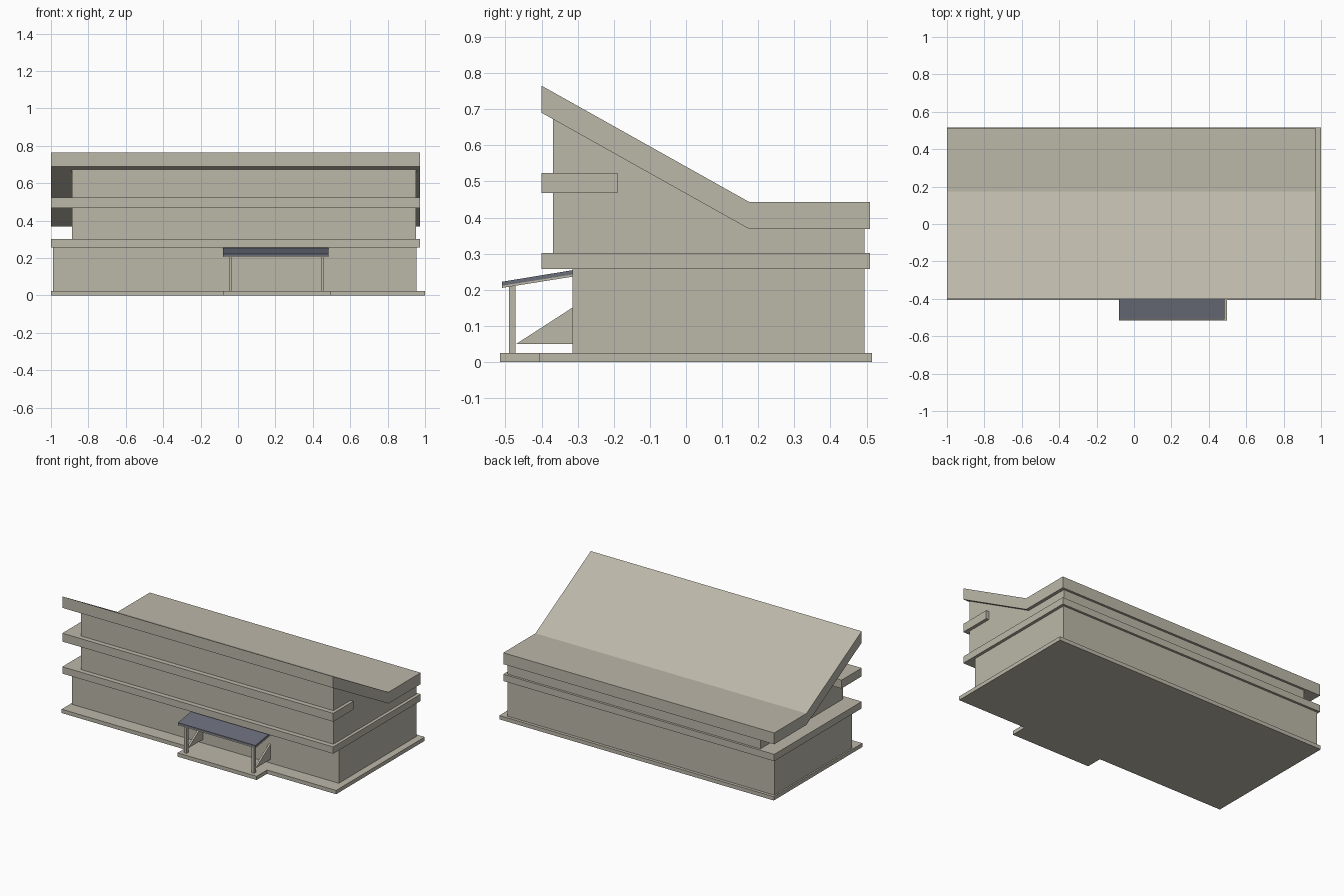
import bpy, bmesh

if "Cube" in bpy.data.objects:
    bpy.data.objects.remove(bpy.data.objects["Cube"])

def material(name, rgb):
    m = bpy.data.materials.new(name)
    m.diffuse_color = (*rgb, 1)
    m.use_nodes = True
    m.node_tree.nodes["Principled BSDF"].inputs["Base Color"].default_value = m.diffuse_color
    return m

STONE = material("warm grey stone", (0.50, 0.475, 0.395))
SLATE = material("slate blue", (0.145, 0.156, 0.195))

def prism(name, pts, lo, hi, axis="x", mat=STONE):
    """Extrude a profile: (y, z) points along x, or (x, y) points along z."""
    bm = bmesh.new()
    co = (lambda p: (lo, p[0], p[1])) if axis == "x" else (lambda p: (p[0], p[1], lo))
    face = bm.faces.new([bm.verts.new(co(p)) for p in pts])
    ext = bmesh.ops.extrude_face_region(bm, geom=[face])
    d = hi - lo
    bmesh.ops.translate(bm, vec=(d, 0, 0) if axis == "x" else (0, 0, d),
                        verts=[g for g in ext["geom"] if isinstance(g, bmesh.types.BMVert)])
    bmesh.ops.recalc_face_normals(bm, faces=bm.faces)
    me = bpy.data.meshes.new(name)
    bm.to_mesh(me)
    bm.free()
    me.materials.append(mat)
    ob = bpy.data.objects.new(name, me)
    bpy.context.collection.objects.link(ob)
    return ob

def box(name, x, y, z):
    return prism(name, [(x[0], y[0]), (x[1], y[0]), (x[1], y[1]), (x[0], y[1])], *z, axis="z")

# Base plate with the porch step projecting at the front
prism("base_plate", [(-1, -.407), (-.08, -.407), (-.08, -.515), (.497, -.515),
                     (.497, -.407), (1, -.407), (1, .515), (-1, .515)], 0, .025, axis="z")

# Storeys and projecting slabs
box("ground_floor_walls", (-.99, .955), (-.315, .495), (.025, .258))
box("first_floor_slab", (-1, .974), (-.40, .51), (.257, .302))
prism("upper_walls", [(-.368, .302), (.495, .302), (.495, .37), (.175, .37),
                      (-.368, .674)], -.888, .953)
box("balcony_band", (-1, .974), (-.40, -.19), (.468, .523))

# Butterfly roof
prism("roof", [(-.40, .765), (.175, .443), (.51, .443), (.51, .368),
               (.175, .368), (-.40, .69)], -1, .974)

# Entrance canopy: slate sheet on a pale frame
prism("canopy_frame", [(-.51, .205), (-.315, .236), (-.315, .242), (-.51, .211)], -.08, .485)
prism("canopy_sheet", [(-.51, .211), (-.315, .242), (-.315, .254), (-.51, .222)],
      -.08, .485, mat=SLATE)

# Porch posts and triangular side panels
for side, x in (("left", -.040), ("right", .452)):
    box(side + "_porch_post", (x - .009, x + .009), (-.49, -.472), (.025, .211))
    prism(side + "_porch_panel", [(-.47, .05), (-.315, .05), (-.315, .15)], x - .006, x + .006)
